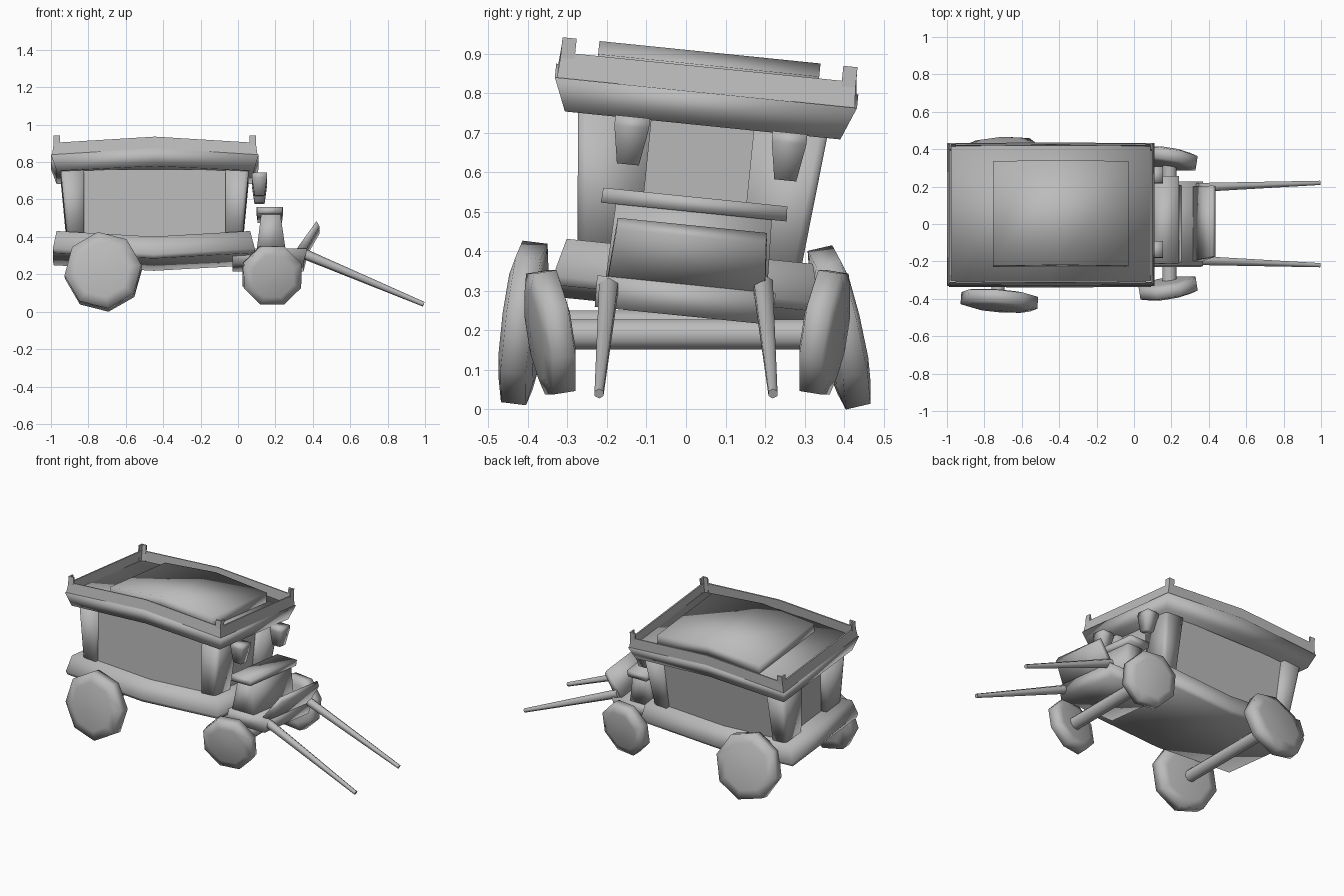
import bpy, bmesh, math
from mathutils import Matrix, Vector

if "Cube" in bpy.data.objects:
    bpy.data.objects.remove(bpy.data.objects["Cube"])

grey = bpy.data.materials.new("plain_grey")
grey.diffuse_color = (0.5, 0.5, 0.5, 1)
grey.use_nodes = True
grey.node_tree.nodes["Principled BSDF"].inputs["Base Color"].default_value = grey.diffuse_color

# The coach body leans sideways by about six degrees
LEAN = Matrix.Translation((0, -0.031, 0)) @ Matrix.Rotation(math.radians(-5.8), 4, 'X')
XM = -0.445  # middle of the coach along x


def finish(name, bm, matrix, angle):
    bmesh.ops.recalc_face_normals(bm, faces=bm.faces)
    bm.transform(matrix)
    me = bpy.data.meshes.new(name)
    bm.to_mesh(me)
    bm.free()
    me.materials.append(grey)
    ob = bpy.data.objects.new(name, me)
    bpy.context.collection.objects.link(ob)
    bpy.ops.object.select_all(action='DESELECT')
    ob.select_set(True)
    bpy.context.view_layer.objects.active = ob
    bpy.ops.object.shade_smooth_by_angle(angle=math.radians(angle))
    return ob


def loft(name, rings, caps=True, loop=False, matrix=LEAN, angle=120):
    """Skin closed rings of points, with optional end caps."""
    bm = bmesh.new()
    vs = [[bm.verts.new(p) for p in r] for r in rings]
    pairs = list(zip(vs, vs[1:])) + ([(vs[-1], vs[0])] if loop else [])
    for a, b in pairs:
        n = len(a)
        for i in range(n):
            j = (i + 1) % n
            bm.faces.new((a[i], a[j], b[j], b[i]))
    if caps:
        for r in (vs[0], vs[-1]):
            if len(r) == 6:  # bent rectangle: two quads
                bm.faces.new((r[0], r[1], r[4], r[5]))
                bm.faces.new((r[1], r[2], r[3], r[4]))
            else:
                bm.faces.new(r)
    return finish(name, bm, matrix, angle)


def bent(x0, x1, v, w, arch=0.0):
    """Rectangle whose middle is raised or lowered by arch."""
    m = (x0 + x1) / 2
    return [(x0, -v, w), (m, -v, w + arch), (x1, -v, w),
            (x1, v, w), (m, v, w + arch), (x0, v, w)]


def rect(x0, x1, y0, y1, z):
    return [(x0, y0, z), (x1, y0, z), (x1, y1, z), (x0, y1, z)]


def rod(name, a, b, r0, r1, sides=8):
    a, b = Vector(a), Vector(b)
    q = (b - a).to_track_quat('Z', 'Y')
    rings = []
    for c, r in ((a, r0), (b, r1)):
        rings.append([c + q @ Vector((r * math.cos(t), r * math.sin(t), 0))
                      for t in (2 * math.pi * (i + .5) / sides for i in range(sides))])
    return loft(name, rings, matrix=Matrix(), angle=65)


# Roof: flared arched cornice, thin rail and padded top
loft("roof_cornice", [bent(-0.97, 0.085, 0.35, 0.722, 0.025),
                      bent(-1.0, 0.11, 0.384, 0.805, 0.035)])
loft("roof_rail", [bent(-0.995, 0.105, 0.379, 0.80, 0.035),
                   bent(-0.985, 0.095, 0.374, 0.870, 0.033),
                   bent(-0.976, 0.086, 0.366, 0.870, 0.033),
                   bent(-0.983, 0.093, 0.369, 0.80, 0.035)], caps=False, loop=True, angle=30)
loft("roof_top_pad", [bent(-0.755, -0.03, 0.281, 0.80, 0.035),
                      bent(-0.755, -0.03, 0.281, 0.875, 0.033)])

# Corner posts of the rail: two thin plates meeting in an L
for sx in (-1, 1):
    for s in (-1, 1):
        outer, edge = XM + sx * 0.542, s * 0.375
        for part, dx, dv in (("side", 0.036, 0.009), ("end", 0.009, 0.036)):
            xa, xb = sorted((outer, outer - sx * dx))
            ya, yb = sorted((edge, edge - s * dv))
            loft(f"rail_post_{part}_{sx}_{s}", [rect(xa, xb, ya, yb, w) for w in (0.80, 0.908)], angle=30)

# Body: recessed panels and four tapered corner pillars
loft("body_panels", [bent(-0.875, -0.005, 0.255, 0.35), bent(-0.895, 0.01, 0.285, 0.735)], angle=30)
for sx in (-1, 1):
    for s in (-1, 1):
        rings = []
        for w, ox, ov in ((0.36, 0.468, 0.282), (0.73, 0.503, 0.317)):
            c, ix, iv = 0.02, 0.378, 0.13
            pts = [(ix, iv), (ox, iv), (ox, ov - c), (ox - c * .3, ov - c * .3),
                   (ox - c, ov), (ix, ov)]
            rings.append([(XM + sx * px, s * py, w) for px, py in pts])
        loft(f"corner_pillar_{sx}_{s}", rings)

# Sagging chassis tray under the body
loft("chassis", [bent(-0.985, 0.085, 0.325, 0.283, -0.03),
                 bent(-0.99, 0.09, 0.338, 0.305, -0.03),
                 bent(-0.97, 0.065, 0.313, 0.402, -0.03)])

# Driver's platform, seat box, seat and footboard
loft("front_platform", [bent(-0.03, 0.35, 0.225, 0.238), bent(-0.03, 0.37, 0.227, 0.318)])
loft("seat_box", [bent(0.10, 0.255, 0.205, 0.31), bent(0.125, 0.225, 0.198, 0.515)])
loft("seat", [bent(0.105, 0.235, 0.236, 0.502), bent(0.10, 0.24, 0.234, 0.540)])
loft("footboard", [[(0.315, -0.20, 0.320), (0.36, -0.20, 0.305), (0.36, 0.20, 0.305), (0.315, 0.20, 0.320)],
                   [(0.42, -0.19, 0.468), (0.436, -0.19, 0.440), (0.436, 0.19, 0.440), (0.42, 0.19, 0.468)]])

# Lamps on the front pillars
for i, v in enumerate((-0.178, 0.222)):
    loft(f"lamp_{i}", [rect(0.088, 0.142, v - 0.028, v + 0.028, 0.605),
                       rect(0.074, 0.155, v - 0.044, v + 0.044, 0.70),
                       rect(0.074, 0.155, v - 0.044, v + 0.044, 0.726)])


# Solid eight-sided wheels with domed faces, leaning on loose axles
def wheel(name, centre, r, s, phase, camber, toe, half):
    prof = [(0.1, -half - 0.010), (0.7, -half - 0.006), (0.98, -half + 0.004),
            (0.98, half - 0.006), (0.7, half + 0.008), (0.1, half + 0.015)]
    rings = [[(r * k * math.cos(t), s * o, r * k * math.sin(t))
              for t in (math.radians(phase + 45 * i) for i in range(8))] for k, o in prof]
    m = (Matrix.Translation(centre) @ Matrix.Rotation(math.radians(toe), 4, 'Z')
         @ Matrix.Rotation(math.radians(camber), 4, 'X'))
    loft(name, rings, matrix=m)


for s in (-1, 1):
    wheel(f"front_wheel_{s}", (0.182, -0.343 if s < 0 else 0.35, 0.195), 0.171, s, 22.5,
          -s * 9, -s * 9, 0.034)
    wheel(f"rear_wheel_{s}", (-0.72, -0.41 if s < 0 else 0.388, 0.219 if s < 0 else 0.208),
          0.212, s, 8, -7 if s < 0 else 13, s * 4.5, 0.037)
rod("front_axle", (0.19, -0.33, 0.19), (0.19, 0.33, 0.19), 0.041, 0.041)
rod("rear_axle", (-0.728, -0.39, 0.215), (-0.728, 0.37, 0.215), 0.038, 0.038)

# Two tapered pulling shafts sloping to the ground
for s in (-1, 1):
    rod(f"shaft_{s}", (0.34, s * 0.195, 0.315), (0.993, s * 0.220, 0.04), 0.028, 0.013, 6)

# Rest the whole model exactly on the ground
low = min(v.co.z for o in bpy.data.objects for v in o.data.vertices)
for o in bpy.data.objects:
    o.data.transform(Matrix.Translation((0, 0, -low)))
